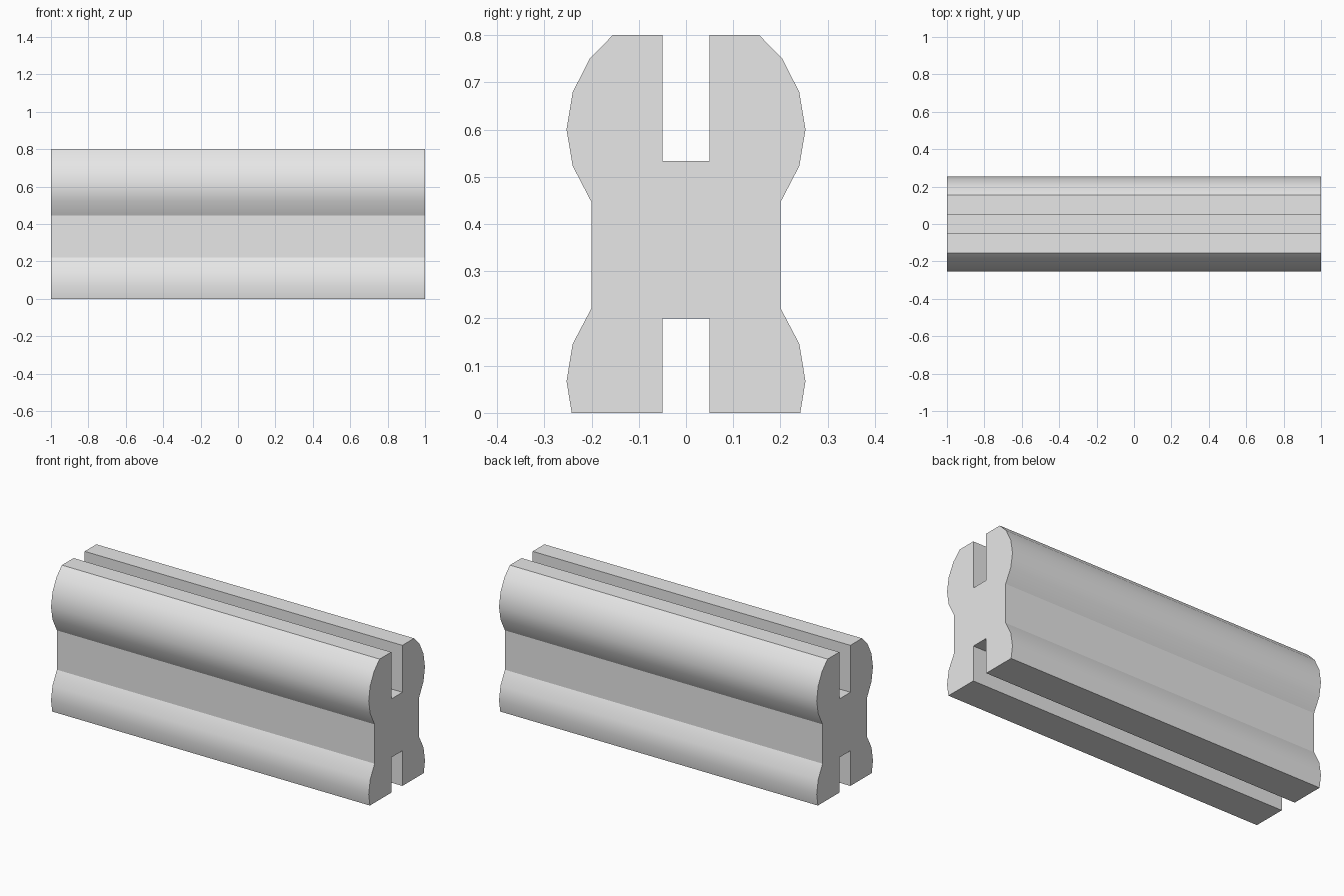
import bpy
import bmesh
from math import radians

cube = bpy.data.objects.get("Cube")
if cube:
    bpy.data.objects.remove(cube, do_unlink=True)

grey = bpy.data.materials.new("plain grey")
grey.use_nodes = True
colour = (0.8, 0.8, 0.8, 1)
grey.diffuse_color = colour
grey.node_tree.nodes["Principled BSDF"].inputs["Base Color"].default_value = colour

# Half cross-section (y, z): lower groove, lower bulge, waist, upper bulge, upper groove
half = [
    (0.05, 0.2), (0.05, 0), (0.242, 0), (0.253, 0.067), (0.24, 0.146), (0.2, 0.222),
    (0.2, 0.446), (0.24, 0.523), (0.253, 0.6), (0.24, 0.679), (0.204, 0.75),
    (0.155, 0.8), (0.05, 0.8), (0.05, 0.533),
]
profile = half + [(-y, z) for y, z in reversed(half)]

# Grooved bar: mirrored section extruded along x
bm = bmesh.new()
end = bm.faces.new([bm.verts.new((-1, y, z)) for y, z in profile])
extruded = bmesh.ops.extrude_face_region(bm, geom=[end], use_keep_orig=True)
verts = [v for v in extruded["geom"] if isinstance(v, bmesh.types.BMVert)]
bmesh.ops.translate(bm, verts=verts, vec=(2, 0, 0))
bmesh.ops.recalc_face_normals(bm, faces=bm.faces)

mesh = bpy.data.meshes.new("grooved_bar")
bm.to_mesh(mesh)
bm.free()
mesh.materials.append(grey)
bar = bpy.data.objects.new("grooved_bar", mesh)
bpy.context.collection.objects.link(bar)

# Smooth bulges with crisp waist and groove edges
bpy.ops.object.select_all(action="DESELECT")
bar.select_set(True)
bpy.context.view_layer.objects.active = bar
bpy.ops.object.shade_smooth_by_angle(angle=radians(24))
